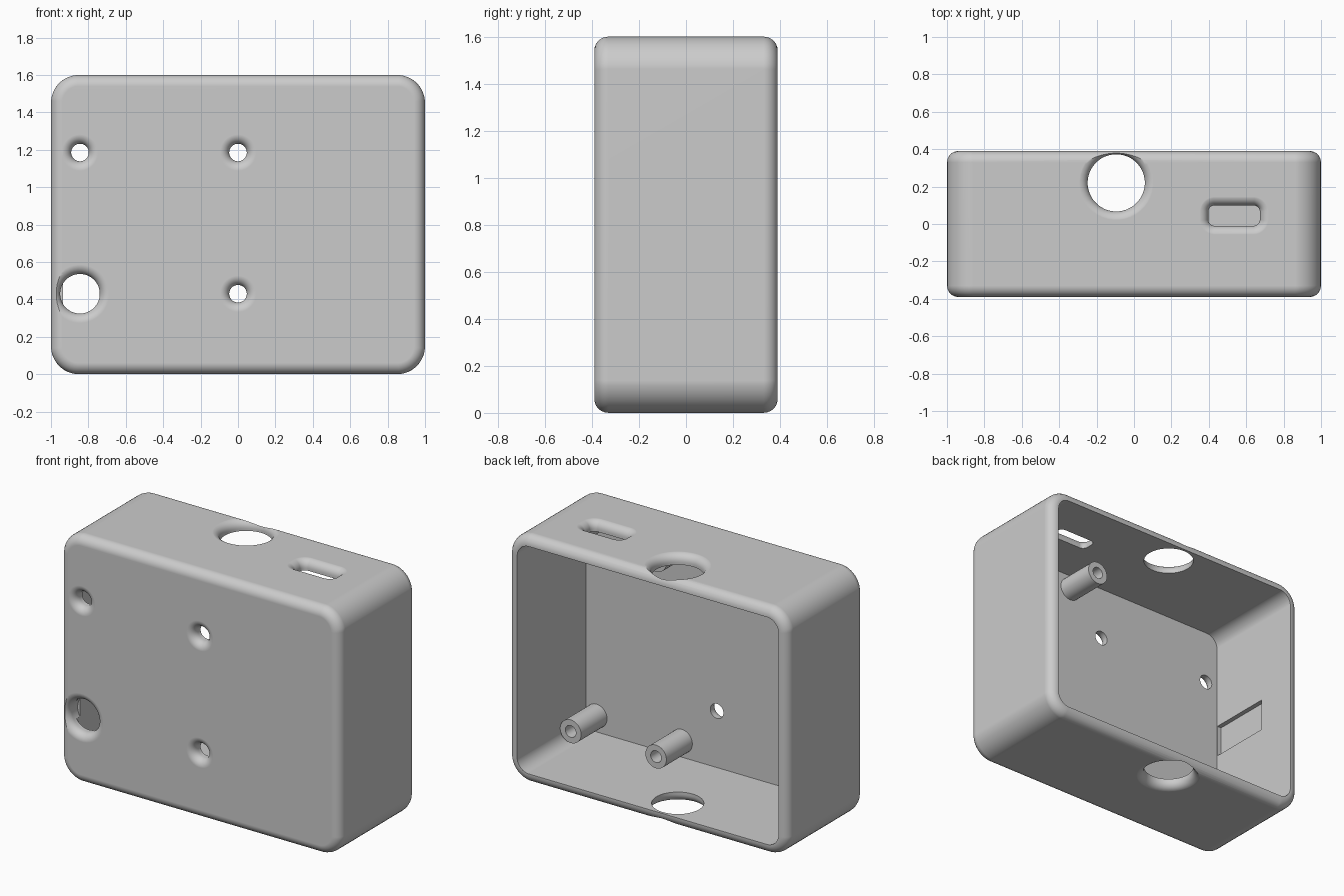
import bpy, bmesh, math
from mathutils import Vector

if "Cube" in bpy.data.objects:
    bpy.data.objects.remove(bpy.data.objects["Cube"])

grey = bpy.data.materials.new("light_grey_plastic")
grey.use_nodes = True
colour = (0.6, 0.6, 0.6, 1)
grey.diffuse_color = colour
grey.node_tree.nodes["Principled BSDF"].inputs["Base Color"].default_value = colour

X, Y, Z = Vector((1, 0, 0)), Vector((0, 1, 0)), Vector((0, 0, 1))
HALF_X, HALF_Y, HALF_Z = 1.0, 0.39, 0.8
CORNER, EDGE, WALL, FRONT = 0.15, 0.06, 0.065, 0.075


def loft(name, origin, u, v, d, rings):
    """Skin rounded rectangles (depth, half width, half height, radius) along d."""
    bm = bmesh.new()
    loops = []
    n = 10
    for depth, hu, hv, r in rings:
        loop = []
        for k in range(4 * n):
            a = (k + 0.5) / n * math.pi / 2
            su = 1 if math.cos(a) > 0 else -1
            sv = 1 if math.sin(a) > 0 else -1
            pu = su * (hu - r) + r * math.cos(a)
            pv = sv * (hv - r) + r * math.sin(a)
            loop.append(bm.verts.new(Vector(origin) + u * pu + v * pv + d * depth))
        loops.append(loop)
    for a, b in zip(loops, loops[1:]):
        for k in range(len(a)):
            j = (k + 1) % len(a)
            bm.faces.new((a[k], a[j], b[j], b[k]))
    bm.faces.new(loops[0])
    bm.faces.new(loops[-1])
    bmesh.ops.recalc_face_normals(bm, faces=bm.faces)
    mesh = bpy.data.meshes.new(name)
    bm.to_mesh(mesh)
    bm.free()
    mesh.materials.append(grey)
    obj = bpy.data.objects.new(name, mesh)
    bpy.context.collection.objects.link(obj)
    return obj


def fillet(radius, steps=7):
    """Depth and inset pairs of a quarter round, from the face inward."""
    for i in range(steps + 1):
        a = i / steps * math.pi / 2
        yield radius * (1 - math.cos(a)), radius * (1 - math.sin(a))


def activate(obj):
    bpy.ops.object.select_all(action='DESELECT')
    obj.select_set(True)
    bpy.context.view_layer.objects.active = obj


def cut(target, cutter):
    cutter.hide_render = True
    mod = target.modifiers.new("cut", 'BOOLEAN')
    mod.operation, mod.solver, mod.object = 'DIFFERENCE', 'EXACT', cutter
    activate(target)
    bpy.ops.object.modifier_apply(modifier=mod.name)
    bpy.data.objects.remove(cutter)


def finish(obj):
    activate(obj)
    bpy.ops.object.shade_smooth_by_angle(angle=math.radians(30))
    obj.modifiers.new("even_shading", 'WEIGHTED_NORMAL').keep_sharp = True


def opening(origin, u, v, d, hu, hv, r, round_over=0.05):
    """Cutter for a hole whose outer lip is rounded over."""
    rings = [(-0.05, hu + round_over, hv + round_over, r + round_over)]
    rings += [(t, hu + i, hv + i, r + i) for t, i in fillet(round_over)]
    rings.append((0.11, hu, hv, r))
    cut(case, loft("opening_cutter", origin, u, v, d, rings))


# Case body: rounded slab with rounded front and back edges
lip = list(fillet(EDGE))
steps = lip + [(2 * HALF_Y - t, i) for t, i in reversed(lip)]
case = loft("case", (0, -HALF_Y, HALF_Z), X, Z, Y,
            [(t, HALF_X - i, HALF_Z - i, CORNER - i) for t, i in steps])

# Cavity, open at the back
inside = (HALF_X - WALL, HALF_Z - WALL, CORNER - WALL)
cut(case, loft("cavity_cutter", (0, -HALF_Y, HALF_Z), X, Z, Y,
               [(FRONT, *inside), (1, *inside)]))

# Front screw holes and the larger cable hole
for x, z, r in ((-0.845, 1.185, 0.047), (0, 1.185, 0.047),
                (0, 0.43, 0.047), (-0.845, 0.43, 0.106)):
    opening((x, -HALF_Y, z), X, Z, Y, r, r, r)

# Round openings in top and bottom, slot in top
for z, d in ((2 * HALF_Z, -Z), (0, Z)):
    opening((-0.095, 0.22, z), X, Y, d, 0.153, 0.153, 0.153)
opening((0.535, 0.045, 2 * HALF_Z), X, Y, -Z, 0.138, 0.055, 0.035)

# Shallow recess in the inner side wall
cut(case, loft("recess_cutter", (-0.9, -0.1, 0.795), Y, Z, -X,
               [(0, 0.212, 0.105, 0.002), (0.065, 0.212, 0.105, 0.002)]))
finish(case)

# Hollow mounting posts
for side, x in (("inner", 0.25), ("outer", 0.88 - 0.02)):
    for level, z in (("lower", 0.17), ("upper", 1.44)):
        tube = [(0, 0.075), (0.29, 0.075), (0.29, 0.038), (0.04, 0.038)]
        finish(loft(f"{level}_{side}_post", (x, -0.34, z), X, Z, Y,
                    [(t, r, r, r) for t, r in tube]))
